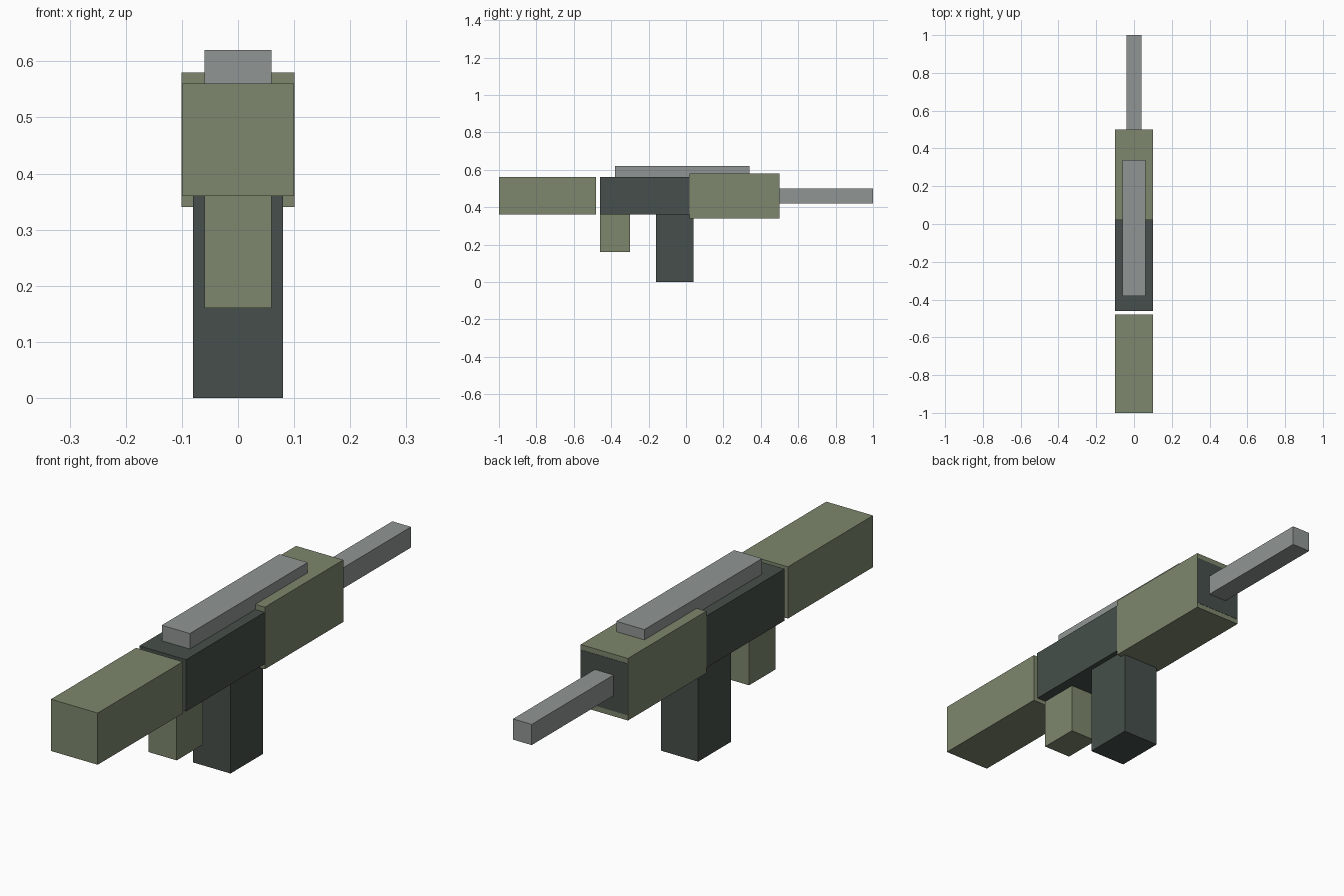
import bpy
import bmesh
from mathutils import Matrix, Vector

cube = bpy.data.objects.get("Cube")
if cube:
    bpy.data.objects.remove(cube, do_unlink=True)


def material(name, rgb):
    mat = bpy.data.materials.new(name)
    mat.use_nodes = True
    colour = (*rgb, 1.0)
    mat.diffuse_color = colour
    shader = next(n for n in mat.node_tree.nodes if n.type == 'BSDF_PRINCIPLED')
    shader.inputs["Base Color"].default_value = colour
    return mat


olive = material("olive green", (0.205, 0.242, 0.153))
dark = material("dark grey green", (0.061, 0.078, 0.069))
grey = material("steel grey", (0.28, 0.305, 0.296))


def box(name, width, y_range, z_range, mat):
    """Flat-faced box centred on x = 0, spanning the given y and z ranges."""
    (y0, y1), (z0, z1) = y_range, z_range
    centre = Vector((0, (y0 + y1) / 2, (z0 + z1) / 2))
    size = Vector((width, y1 - y0, z1 - z0))
    bm = bmesh.new()
    bmesh.ops.create_cube(bm, size=1, matrix=Matrix.LocRotScale(None, None, size))
    mesh = bpy.data.meshes.new(name)
    bm.to_mesh(mesh)
    bm.free()
    mesh.materials.append(mat)
    obj = bpy.data.objects.new(name, mesh)
    obj.location = centre
    bpy.context.collection.objects.link(obj)
    return obj


SKIN = 0.001  # keeps the sleeve and body faces from coinciding

# Main body, with the sleeve wrapped around one end
box("body", 0.2, (-0.46, 0.5), (0.36, 0.56), dark)
box("sleeve", 0.2 + 2 * SKIN, (0.02, 0.5 - SKIN), (0.34, 0.58), olive)

# End block, separated from the body by a narrow gap
box("end_block", 0.2, (-1.0, -0.48), (0.36, 0.56), olive)

# Rod and top rail
box("rod", 0.08, (0.5, 1.0), (0.42, 0.5), grey)
box("top_rail", 0.12, (-0.38, 0.34), (0.56, 0.62), grey)

# Lower supports
box("short_grip", 0.12, (-0.46, -0.3), (0.16, 0.36), olive)
box("long_grip", 0.16, (-0.16, 0.04), (0.0, 0.36), dark)
